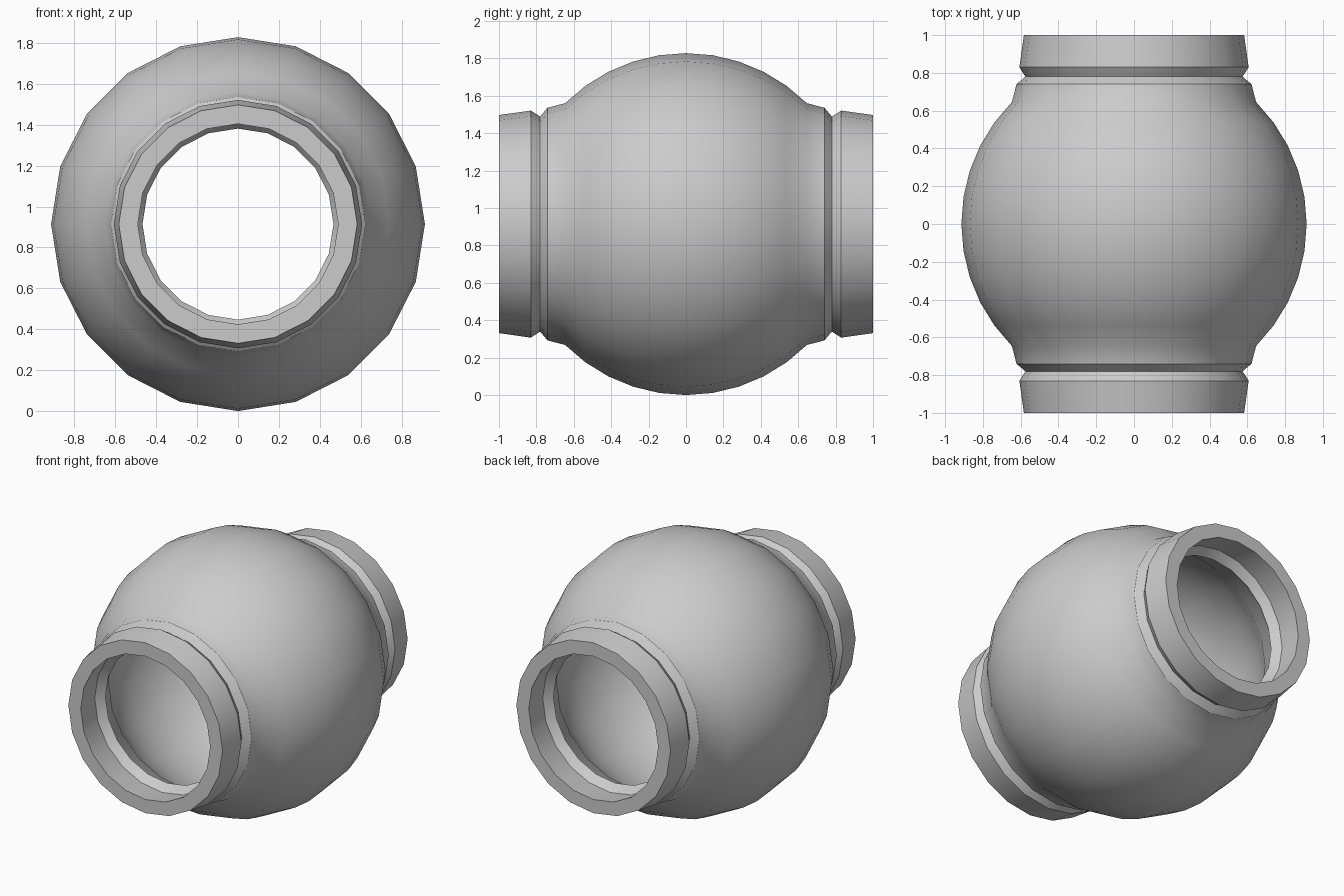
import bpy, bmesh, math

if "Cube" in bpy.data.objects:
    bpy.data.objects.remove(bpy.data.objects["Cube"])

SIDES = 20
CENTRE_Z = 0.914
OUTER_R, INNER_R = 0.914, 0.815

# Half profiles as (distance along y, radius), from the middle to the open end
arc = [math.radians(9 * i) for i in range(6)]
outer = [(OUTER_R * math.sin(a), OUTER_R * math.cos(a)) for a in arc]
outer += [(0.74, 0.622), (0.78, 0.575), (0.83, 0.607), (1.0, 0.583)]
inner = [(INNER_R * math.sin(a), INNER_R * math.cos(a)) for a in arc]
inner += [(0.70, 0.53), (0.765, 0.467), (0.82, 0.51), (1.0, 0.49)]


def mirrored(half):
    return [(-y, r) for y, r in reversed(half[1:])] + half


# Closed wall section: along the outside, then back along the inside
profile = mirrored(outer) + mirrored(inner)[::-1]

# Revolve the section about the y axis
bm = bmesh.new()
rings = []
for s in range(SIDES):
    a = 2 * math.pi * s / SIDES
    rings.append([bm.verts.new((r * math.sin(a), y, CENTRE_Z + r * math.cos(a)))
                  for y, r in profile])
n = len(profile)
for s in range(SIDES):
    p, q = rings[s], rings[(s + 1) % SIDES]
    for i in range(n):
        j = (i + 1) % n
        bm.faces.new((p[i], p[j], q[j], q[i]))
bmesh.ops.recalc_face_normals(bm, faces=bm.faces)

mesh = bpy.data.meshes.new("round_pipe_joint")
bm.to_mesh(mesh)
bm.free()
joint = bpy.data.objects.new("round_pipe_joint", mesh)
bpy.context.collection.objects.link(joint)

# Smooth body with crisp collar edges
bpy.context.view_layer.objects.active = joint
joint.select_set(True)
bpy.ops.object.shade_smooth_by_angle(angle=math.radians(30))
